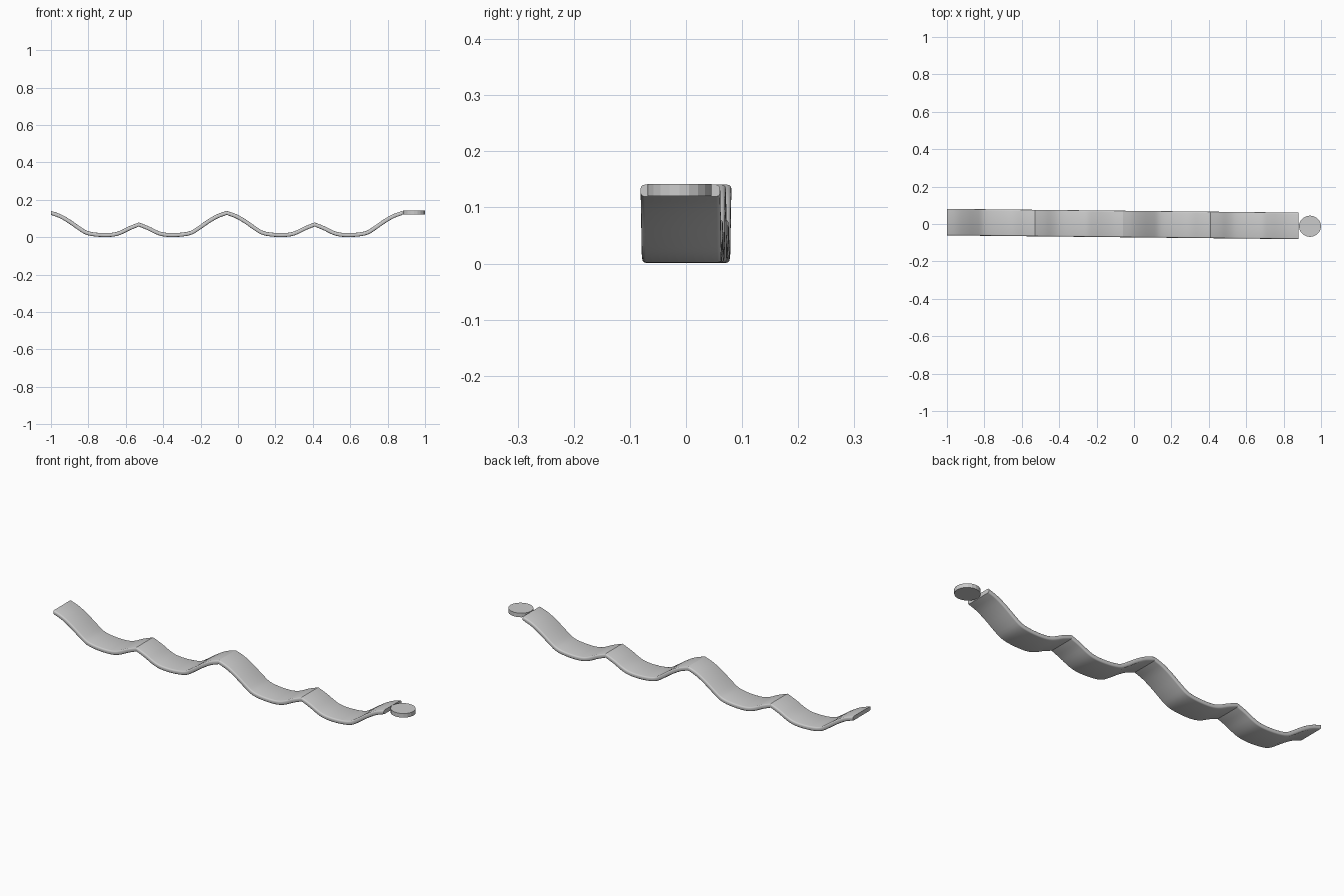
import bpy, bmesh, math
from mathutils import Vector

if "Cube" in bpy.data.objects:
    bpy.data.objects.remove(bpy.data.objects["Cube"])

HALF_W, THICK, BEV = 0.071, 0.021, 0.007
SLOPE, MID_X, LENGTH = -0.0107, -0.06, 0.47

# centre line of one slat: high end to low end (distance, height)
PATH = [(0, .130), (.05, .112), (.10, .083), (.15, .048), (.19, .024), (.24, .014),
        (.30, .0115), (.345, .016), (.38, .028), (.42, .048), (.47, .068)]


def smooth_path(pts, steps=3):
    """Catmull-Rom samples with tangents."""
    v = [Vector(p) for p in pts]
    v = [2 * v[0] - v[1]] + v + [2 * v[-1] - v[-2]]
    out = []
    for i in range(1, len(v) - 2):
        a, b, c, d = v[i - 1:i + 3]
        for k in range(steps):
            t = k / steps
            out.append(0.5 * (2 * b + (c - a) * t + (2 * a - 5 * b + 4 * c - d) * t * t
                              + (3 * b - a - 3 * c + d) * t ** 3))
    return out + [v[-2]]


def section():
    """Rounded rectangle as (width, thickness) pairs."""
    pts = []
    for sx, sz, a0 in ((1, 1, 0), (-1, 1, 90), (-1, -1, 180), (1, -1, 270)):
        for k in range(4):
            a = math.radians(a0 + 30 * k)
            pts.append((sx * (HALF_W - BEV) + BEV * math.cos(a),
                        sz * (THICK / 2 - BEV) + BEV * math.sin(a)))
    return pts


def finish(bm, name, angle):
    bmesh.ops.recalc_face_normals(bm, faces=bm.faces)
    me = bpy.data.meshes.new(name)
    bm.to_mesh(me)
    bm.free()
    ob = bpy.data.objects.new(name, me)
    bpy.context.collection.objects.link(ob)
    bpy.ops.object.select_all(action='DESELECT')
    ob.select_set(True)
    bpy.context.view_layer.objects.active = ob
    bpy.ops.object.shade_smooth_by_angle(angle=math.radians(angle))


def slat(name, x0, mirrored):
    path = smooth_path(PATH)
    if mirrored:
        path = [Vector((LENGTH - p.x, p.y)) for p in reversed(path)]
    bm = bmesh.new()
    rings = []
    last = len(path) - 1
    for i, p in enumerate(path):
        t = (path[min(i + 1, last)] - path[max(i - 1, 0)]).normalized()
        n = Vector((0, 1)) if i in (0, last) else Vector((-t.y, t.x))
        ring = []
        for w, h in section():
            x = x0 + p.x + n.x * h
            ring.append(bm.verts.new((x, w + SLOPE * (x - MID_X), p.y + n.y * h)))
        rings.append(ring)
    for a, b in zip(rings, rings[1:]):
        for k in range(len(a)):
            j = (k + 1) % len(a)
            bm.faces.new((a[k], a[j], b[j], b[k]))
    bm.faces.new(rings[0])
    bm.faces.new(rings[-1])
    finish(bm, name, 35)


# four wavy slats in mirrored pairs
for i in range(4):
    slat(f"wavy_slat_{i + 1}", -1 + i * LENGTH, i % 2 == 1)

# round disc at the end
bm = bmesh.new()
bmesh.ops.create_cone(bm, cap_ends=True, segments=20, radius1=1, radius2=1, depth=1)
for v in bm.verts:
    v.co = (0.941 + v.co.x * 0.059, -0.012 + v.co.y * 0.057, 0.131 + v.co.z * 0.021)
finish(bm, "end_disc", 10)
